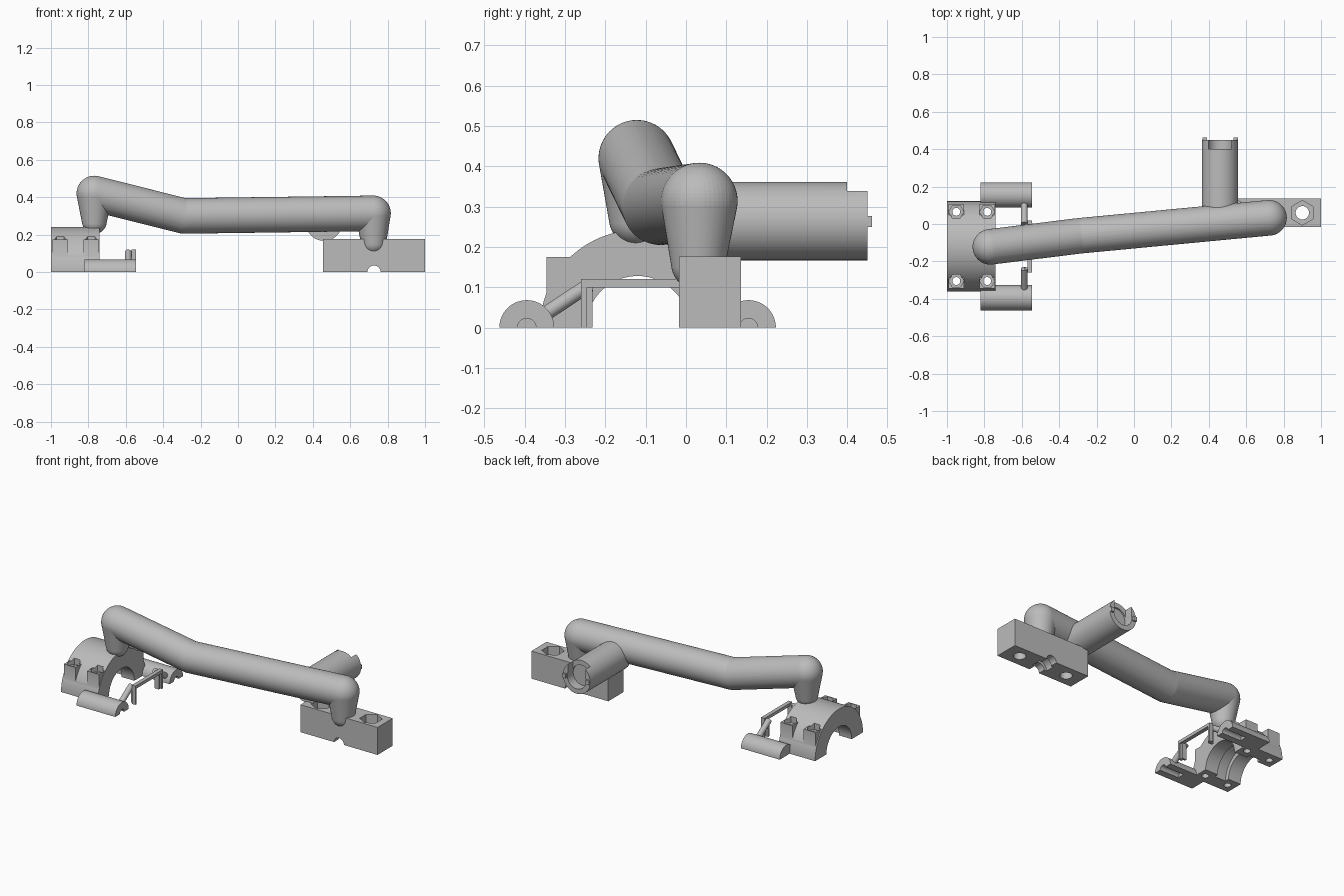
import bpy, bmesh, math
from mathutils import Vector, Matrix

if "Cube" in bpy.data.objects:
    bpy.data.objects.remove(bpy.data.objects["Cube"])

grey = bpy.data.materials.new("plain grey")
grey.use_nodes = True
grey.diffuse_color = (0.5, 0.5, 0.5, 1)
grey.node_tree.nodes["Principled BSDF"].inputs["Base Color"].default_value = (0.5, 0.5, 0.5, 1)


def finish(name, bm):
    """Turn a bmesh into a named grey object."""
    bmesh.ops.recalc_face_normals(bm, faces=bm.faces)
    mesh = bpy.data.meshes.new(name)
    bm.to_mesh(mesh)
    bm.free()
    mesh.materials.append(grey)
    ob = bpy.data.objects.new(name, mesh)
    bpy.context.collection.objects.link(ob)
    return ob


def box(name, low, high):
    low, high = Vector(low), Vector(high)
    bm = bmesh.new()
    size = Matrix.Diagonal((*(high - low), 1))
    bmesh.ops.create_cube(bm, size=1, matrix=Matrix.Translation((low + high) / 2) @ size)
    return finish(name, bm)


def rod(name, a, b, r, sides=48, turn=0):
    """Cylinder or prism between two points."""
    a, b = Vector(a), Vector(b)
    axis = b - a
    place = Matrix.Translation((a + b) / 2) @ axis.to_track_quat("Z", "Y").to_matrix().to_4x4()
    bm = bmesh.new()
    bmesh.ops.create_cone(bm, cap_ends=True, segments=sides, radius1=r, radius2=r,
                          depth=axis.length, matrix=place @ Matrix.Rotation(turn, 4, "Z"))
    return finish(name, bm)


def round_limb(name, a, ra, b, rb):
    """Hull around two balls: a tapered limb with round ends."""
    bm = bmesh.new()
    for p, r in ((a, ra), (b, rb)):
        bmesh.ops.create_uvsphere(bm, u_segments=48, v_segments=32, radius=r,
                                  matrix=Matrix.Translation(p))
    hull = bmesh.ops.convex_hull(bm, input=bm.verts)
    bmesh.ops.delete(bm, geom=[v for v in hull["geom_interior"]
                               if isinstance(v, bmesh.types.BMVert)], context="VERTS")
    return finish(name, bm)


def half_disc(name, x0, x1, y, r, hole=0):
    """Half cylinder or half ring lying along x with its flat side down."""
    n = 48
    arc = [(y + r * math.cos(math.pi * i / n), r * math.sin(math.pi * i / n)) for i in range(n + 1)]
    if hole:
        arc += [(y - hole * math.cos(math.pi * i / n), hole * math.sin(math.pi * i / n))
                for i in range(n + 1)]
    bm = bmesh.new()
    face = bm.faces.new([bm.verts.new((x0, p, q)) for p, q in arc])
    new = bmesh.ops.extrude_face_region(bm, geom=[face])["geom"]
    bmesh.ops.translate(bm, vec=(x1 - x0, 0, 0),
                        verts=[v for v in new if isinstance(v, bmesh.types.BMVert)])
    return finish(name, bm)


def combine(ob, other, operation="DIFFERENCE"):
    mod = ob.modifiers.new("cut", "BOOLEAN")
    mod.operation, mod.solver, mod.object = operation, "EXACT", other
    bpy.context.view_layer.update()
    bpy.context.view_layer.objects.active = ob
    bpy.ops.object.modifier_apply(modifier=mod.name)
    bpy.data.objects.remove(other)


def bolt_hole(ob, x, y, floor, hex_r, hole_r, turn):
    """Hexagonal nut pocket over a round through hole."""
    combine(ob, rod("pocket", (x, y, floor), (x, y, 0.4), hex_r, 6, turn))
    combine(ob, rod("hole", (x, y, -0.1), (x, y, 0.4), hole_r, 32))


# Half-ring clamp with four bolt bosses
CY = -0.12
clamp = half_disc("pipe_clamp", -1.0, -0.74, CY, 0.242, 0.128)
bolts = [(x, CY + s * 0.185, s) for x in (-0.95, -0.785) for s in (-1, 1)]
for x, y, s in bolts:
    ends = sorted((CY + s * 0.14, CY + s * 0.226))
    combine(clamp, box("boss", (x - 0.042, ends[0], 0.03), (x + 0.042, ends[1], 0.175)), "UNION")
combine(clamp, rod("groove", (-0.91, CY, 0), (-0.83, CY, 0), 0.155, 64))
for x, y, s in bolts:
    bolt_hole(clamp, x, y, 0.15, 0.04, 0.021, math.pi / 2)

# Half cylinder feet, with slanted rods up to the trip bracket
for side, s in (("front", -1), ("rear", 1)):
    y = CY + s * 0.275
    foot = half_disc(side + "_foot", -0.82, -0.545, y, 0.068)
    combine(foot, rod("bore", (-0.68, y, 0), (-0.5, y, 0), 0.023, 32))
    rod(side + "_slanted_rod", (-0.587, CY + s * 0.25, 0.02), (-0.587, CY + s * 0.12, 0.106), 0.018, 32)
    a, b, c = (CY + s * d for d in (0.14, 0.126, 0.112))
    box(side + "_bracket_outer_leg", (-0.57, min(a, b), 0), (-0.545, max(a, b), 0.12))
    box(side + "_bracket_inner_leg", (-0.585, min(b, c), 0), (-0.555, max(b, c), 0.11))
box("bracket_top_bar", (-0.57, CY - 0.14, 0.1), (-0.545, CY + 0.14, 0.12))

# Bent main tube with a tapered post at each end
R = 0.095
left_top, bend, right_top = (-0.768, -0.122, 0.42), (-0.29, -0.063, 0.3), (0.722, 0.033, 0.314)
round_limb("raised_tube", left_top, R, bend, R)
round_limb("long_tube", bend, R, right_top, R)
round_limb("clamp_post", left_top, R, (-0.768, -0.125, 0.27), 0.066)
round_limb("block_post", right_top, R, (0.725, 0.03, 0.16), 0.067)

# Side branch with an open notched socket
BX, BZ = 0.46, 0.264
branch = rod("branch_tube", (BX, 0.04, BZ), (BX, 0.45, BZ), 0.097, 64)
combine(branch, rod("bore", (BX, 0.39, BZ), (BX, 0.5, BZ), 0.066))
combine(branch, box("notch", (BX - 0.062, 0.4, BZ), (BX + 0.062, 0.5, 0.4)))
for side, s in (("right", -1), ("left", 1)):
    box(side + "_socket_tab", (BX + s * 0.083 - 0.012, 0.43, 0.25),
        (BX + s * 0.083 + 0.012, 0.462, 0.277))

# Mounting block with nut pockets and a cable groove underneath
block = box("mounting_block", (0.455, -0.017, 0), (1.0, 0.137, 0.176))
for x in (0.555, 0.9):
    bolt_hole(block, x, 0.06, 0.12, 0.066, 0.036, 0)
combine(block, rod("groove", (0.727, -0.1, 0), (0.727, 0.3, 0), 0.035))
combine(block, rod("wide_groove", (0.727, 0.03, 0), (0.727, 0.09, 0), 0.052))

# Smooth the round surfaces and keep the edges crisp
for ob in bpy.context.collection.objects:
    ob.select_set(ob.type == "MESH")
bpy.context.view_layer.objects.active = block
bpy.ops.object.shade_smooth_by_angle(angle=math.radians(30))
